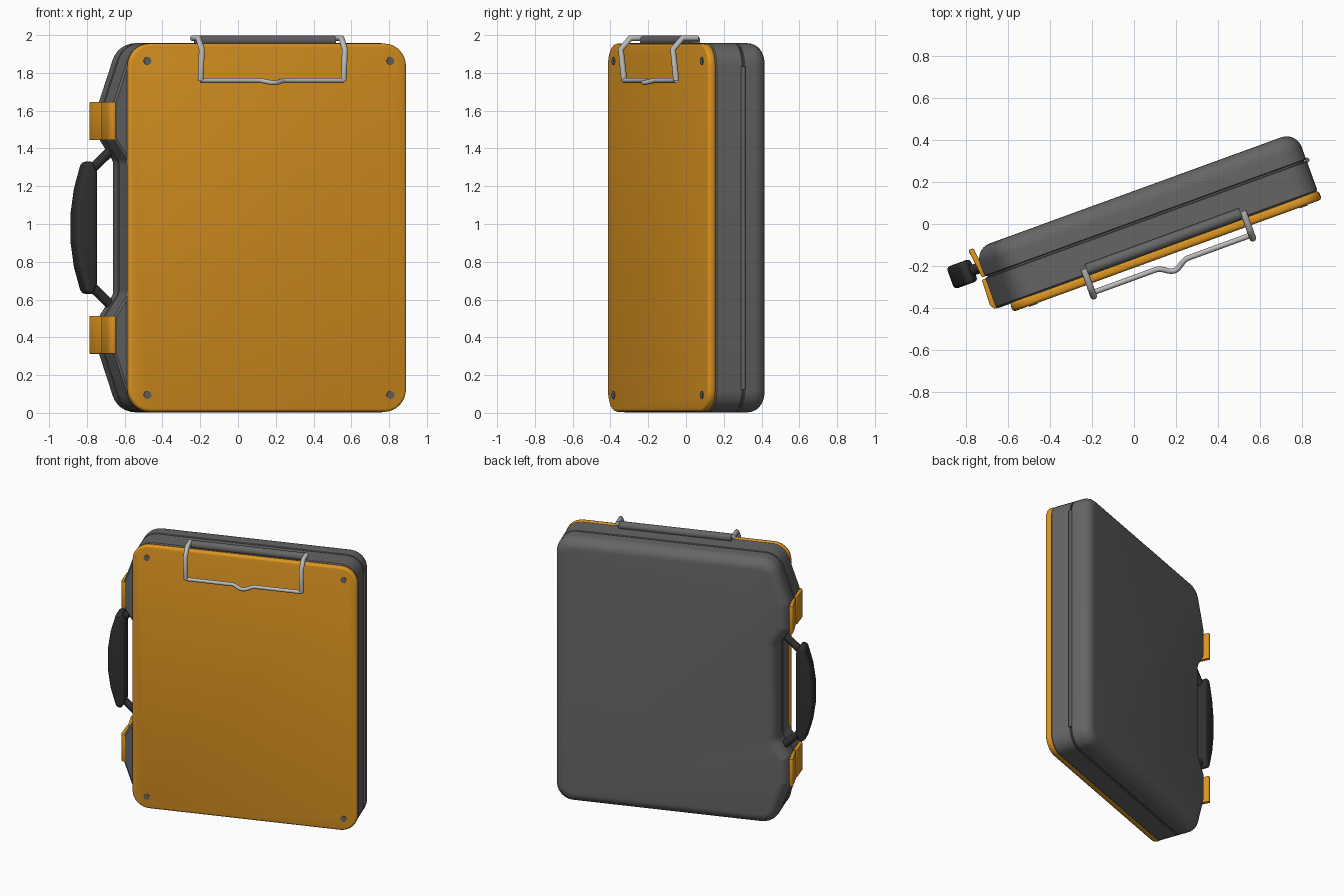
import bpy, bmesh
from math import radians, pi, sin, cos, tan
from mathutils import Vector, Matrix

if "Cube" in bpy.data.objects:
    bpy.data.objects.remove(bpy.data.objects["Cube"])

# The whole case is modelled square, then turned 20 degrees about z
TURN = Matrix.Rotation(radians(20), 4, 'Z')
MID = 0.98          # mid height, mirror line of the side outline


def material(name, rgb):
    m = bpy.data.materials.new(name)
    m.diffuse_color = (*rgb, 1)
    m.use_nodes = True
    m.node_tree.nodes["Principled BSDF"].inputs["Base Color"].default_value = m.diffuse_color
    return m


ORANGE = material("orange", (0.72, 0.30, 0.015))
DARK = material("dark_grey", (0.13, 0.13, 0.13))
BLACK = material("black", (0.03, 0.03, 0.03))
SILVER = material("silver", (0.5, 0.5, 0.5))


def outline(pts, d, seg):
    """Inset corner list [(a, b, radius)] by d and round every corner."""
    P = [Vector(p[:2]) for p in pts]
    n = len(P)
    if sum(P[i].cross(P[(i + 1) % n]) for i in range(n)) < 0:
        P.reverse()
        pts = pts[::-1]
    res = []
    for i in range(n):
        e0 = (P[i] - P[i - 1]).normalized()
        e1 = (P[(i + 1) % n] - P[i]).normalized()
        n0, n1 = Vector((-e0.y, e0.x)), Vector((-e1.y, e1.x))
        p = P[i] + (n0 + n1) * (d / (1 + n0.dot(n1)))
        turn = e0.cross(e1)
        s = 1 if turn > 0 else -1
        r = max(pts[i][2] - s * d, 0.004)
        ang = e0.angle(e1)
        start = p - e0 * r * tan(ang / 2)
        c = start + n0 * s * r
        for k in range(seg + 1):
            v = (start - c)
            v.rotate(Matrix.Rotation(s * ang * k / seg, 2))
            res.append(c + v)
    return res


def finish(ob, mat, angle=35):
    ob.data.materials.append(mat)
    ob.matrix_world = TURN @ ob.matrix_world
    if ob.type == 'MESH':
        bpy.ops.object.select_all(action='DESELECT')
        ob.select_set(True)
        bpy.context.view_layer.objects.active = ob
        bpy.ops.object.shade_smooth_by_angle(angle=radians(angle))
    return ob


def loft(name, pts, rings, mat, axis='Y', seg=6):
    """Stack inset copies of an outline; rings = [(inset, position)]."""
    bm = bmesh.new()
    loops = []
    for d, h in rings:
        loops.append([bm.verts.new((p.x, h, p.y) if axis == 'Y' else (p.x, p.y, h))
                      for p in outline(pts, d, seg)])
    for A, B in zip(loops, loops[1:]):
        for i in range(len(A)):
            j = (i + 1) % len(A)
            bm.faces.new((A[i], A[j], B[j], B[i]))
    bm.faces.new(loops[0])
    bm.faces.new(loops[-1])
    bmesh.ops.recalc_face_normals(bm, faces=bm.faces)
    me = bpy.data.meshes.new(name)
    bm.to_mesh(me)
    bm.free()
    ob = bpy.data.objects.new(name, me)
    bpy.context.collection.objects.link(ob)
    return finish(ob, mat)


def round_rings(lo, hi, r, n=3):
    """Slab rings with both rims rounded by r."""
    q = [(r * (1 - sin(pi / 2 * k / n)), r * (1 - cos(pi / 2 * k / n))) for k in range(n + 1)]
    return [(d, lo + h) for d, h in q] + [(d, hi - h) for d, h in reversed(q)]


def rod(name, path, r, mat):
    cu = bpy.data.curves.new(name, 'CURVE')
    cu.dimensions = '3D'
    cu.bevel_depth = r
    cu.bevel_resolution = 3
    cu.use_fill_caps = True
    sp = cu.splines.new('POLY')
    sp.points.add(len(path) - 1)
    for p, c in zip(sp.points, path):
        p.co = (*c, 1)
    sp.use_smooth = True
    ob = bpy.data.objects.new(name, cu)
    bpy.context.collection.objects.link(ob)
    return finish(ob, mat)


def cylinder(name, loc, r, depth, rot, mat, sides=20):
    bpy.ops.mesh.primitive_cylinder_add(vertices=sides, radius=r, depth=depth,
                                        location=loc, rotation=rot)
    ob = bpy.context.object
    ob.name = name
    bpy.context.view_layer.update()
    return finish(ob, mat)


# Case shells: half outline on the handle side, mirrored about mid height
half = [(0.875, 1.957, 0.12), (-0.645, 1.957, 0.13), (-0.753, 1.645, 0.06),
        (-0.753, 1.45, 0.05), (-0.672, 1.33, 0.06)]
case = half + [(u, 2 * MID - z, r) for u, z, r in reversed(half)]
loft("front_shell", case,
     [(0.01, -0.155), (0, -0.145), (0, -0.003), (0.004, 0.001), (0.012, 0.001), (0.012, 0.004)], DARK)
R = 0.075
back = [(0.012, 0.002), (0.012, 0.008), (0.004, 0.008), (0, 0.012)]
back += [(R * (1 - cos(a)), 0.148 - R + R * sin(a)) for a in [pi / 2 * k / 7 for k in range(8)]]
loft("back_shell", case, back, DARK)

# Writing plate with corner rivets
plate = [(u, z, 0.12) for u, z in ((-0.684, 0.006), (0.88, 0.006), (0.88, 1.955), (-0.684, 1.955))]
loft("clip_plate", plate, round_rings(-0.196, -0.15, 0.016), ORANGE, seg=8)
for u in (-0.582, 0.787):
    for z in (0.095, 1.863):
        cylinder("rivet", (u, -0.192, z), 0.021, 0.016, (pi / 2, 0, 0), DARK)

# Hinge pin on the side opposite the handle
cylinder("hinge_pin", (0.877, 0.004, MID), 0.012, 1.71, (0, 0, 0), DARK, 12)

# Two latches: fixed base and flared lever
base = [(-0.735, -0.152, 0.004), (-0.735, -0.002, 0.004), (-0.772, -0.002, 0.008),
        (-0.776, -0.13, 0.02), (-0.76, -0.153, 0.006)]
lever = [(-0.735, 0.008, 0.004), (-0.75, 0.085, 0.02), (-0.757, 0.153, 0.008),
         (-0.784, 0.153, 0.008), (-0.776, 0.085, 0.02), (-0.766, 0.008, 0.006)]
for z in (1.545, 2 * MID - 1.545 - 0.002):
    loft("latch_base", base, round_rings(z - 0.101, z + 0.101, 0.004, 2), ORANGE, 'Z', 3)
    loft("latch_lever", lever, round_rings(z - 0.101, z + 0.101, 0.004, 2), ORANGE, 'Z', 3)

# Carry handle: bowed grip and two slanted arms
V = 0.056
bow = [(-0.912 + 0.062 * t * t, MID + 0.345 * t, 0.03) for t in (-1, -0.6, -0.2, 0.2, 0.6, 1)]
grip = bow + [(-0.815, MID + 0.352, 0.015), (-0.79, MID + 0.30, 0.02),
              (-0.79, MID - 0.30, 0.02), (-0.815, MID - 0.352, 0.015)]
loft("handle_grip", grip, round_rings(V - 0.056, V + 0.056, 0.018), BLACK, seg=4)
for s in (1, -1):
    rod("handle_arm", [(-0.82, V, MID + s * 0.295), (-0.68, V, MID + s * 0.425)], 0.026, BLACK)

# Clip: spring barrel on the top edge and bent wire over the plate
C = 0.105
cylinder("clip_barrel", (C, -0.128, 1.971), 0.028, 0.78, (0, pi / 2, 0), DARK)
side = [(-0.12, 1.984), (-0.205, 1.984), (-0.258, 1.925), (-0.24, 1.76)]
W = 0.403
for s in (1, -1):
    rod("clip_arm", [(C + s * W, v, z) for v, z in side], 0.016, SILVER)
dip = [(C - W, -0.24, 1.76)]
for k in range(13):
    a = k / 12
    b = 0.5 - 0.5 * cos(2 * pi * a)
    dip.append((C - 0.08 + 0.16 * a, -0.24 - 0.035 * b, 1.76 - 0.012 * b))
dip.append((C + W, -0.24, 1.76))
rod("clip_wire", dip, 0.013, SILVER)
